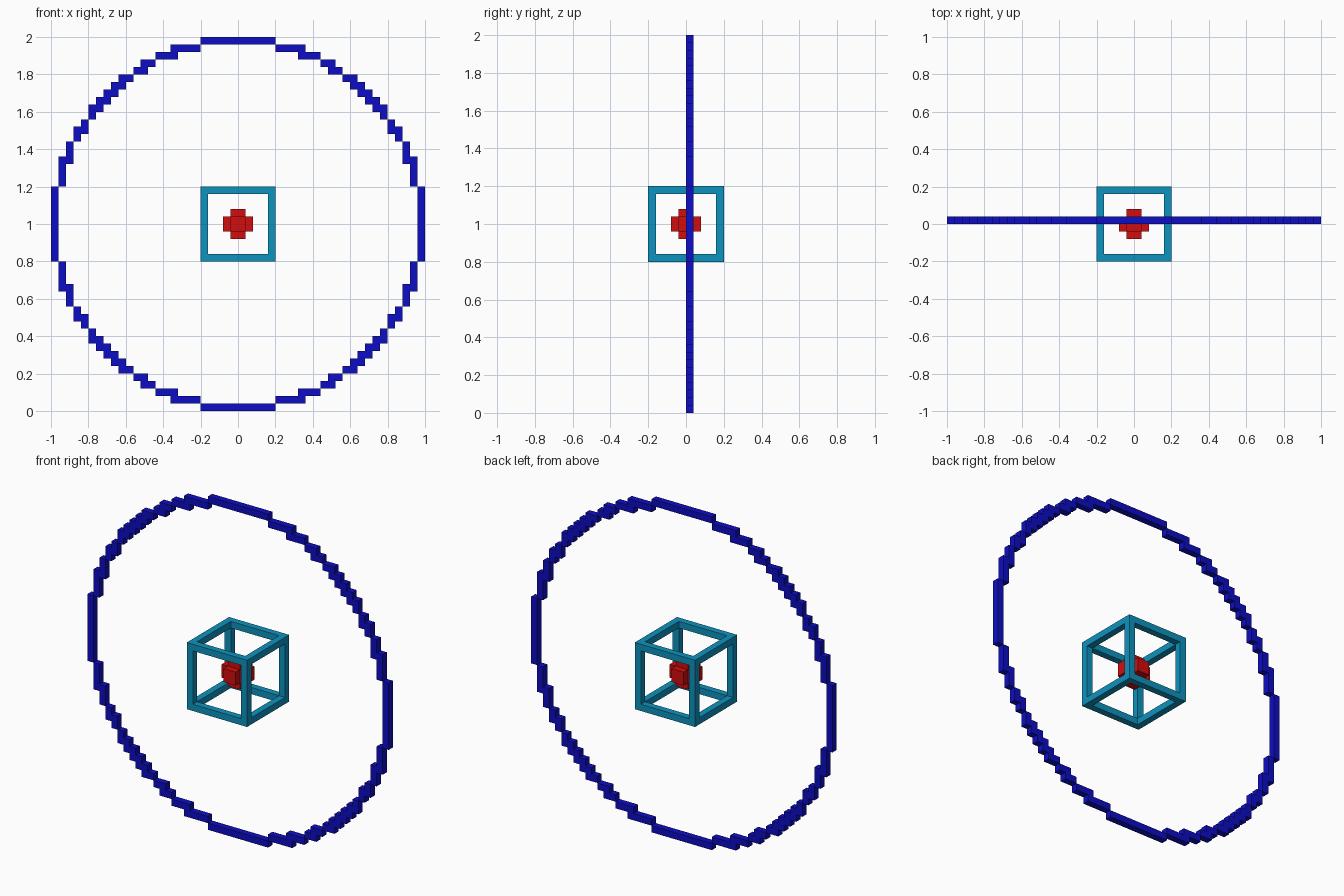
import bpy
import bmesh
import math
from itertools import product

if "Cube" in bpy.data.objects:
    bpy.data.objects.remove(bpy.data.objects["Cube"])

CELL = 0.04      # edge length of one block
MID = 1.0        # height of the model's centre


def material(name, rgb):
    mat = bpy.data.materials.new(name)
    mat.diffuse_color = (*rgb, 1.0)
    mat.use_nodes = True
    mat.node_tree.nodes["Principled BSDF"].inputs["Base Color"].default_value = mat.diffuse_color
    return mat


def block_part(name, cells, mat):
    """One mesh from grid cells, keeping only the exposed block faces."""
    cells = set(cells)
    bm = bmesh.new()
    verts = {}

    def vert(p):
        if p not in verts:
            verts[p] = bm.verts.new((p[0] * CELL, p[1] * CELL, p[2] * CELL + MID))
        return verts[p]

    for cell in cells:
        for axis, side in product(range(3), (0, 1)):
            beside = list(cell)
            beside[axis] += 1 if side else -1
            if tuple(beside) in cells:
                continue
            u, v = (axis + 1) % 3, (axis + 2) % 3
            quad = []
            for a, b in ((0, 0), (1, 0), (1, 1), (0, 1)):
                p = list(cell)
                p[axis] += side
                p[u] += a
                p[v] += b
                quad.append(vert(tuple(p)))
            bm.faces.new(quad if side else quad[::-1])
    mesh = bpy.data.meshes.new(name)
    bm.to_mesh(mesh)
    bm.free()
    mesh.materials.append(mat)
    obj = bpy.data.objects.new(name, mesh)
    bpy.context.collection.objects.link(obj)
    return obj


blue = material("deep blue", (0.004, 0.004, 0.55))
cyan = material("cyan blue", (0.004, 0.29, 0.52))
red = material("red", (0.65, 0.004, 0.004))

# Large upright ring, one block thick
block_part("ring", [(x, 0, z) for x, z in product(range(-25, 25), repeat=2)
                    if 24 <= math.hypot(x + 0.5, z + 0.5) < 25], blue)

# Open cube frame: cells at the limit on at least two axes
block_part("cube_frame", [c for c in product(range(-5, 5), repeat=3)
                          if sum(i in (-5, 4) for i in c) >= 2], cyan)

# Core: small cube with a raised plate on each side
block_part("core", [c for c in product(range(-2, 2), repeat=3)
                    if sum(i in (-2, 1) for i in c) <= 1], red)
